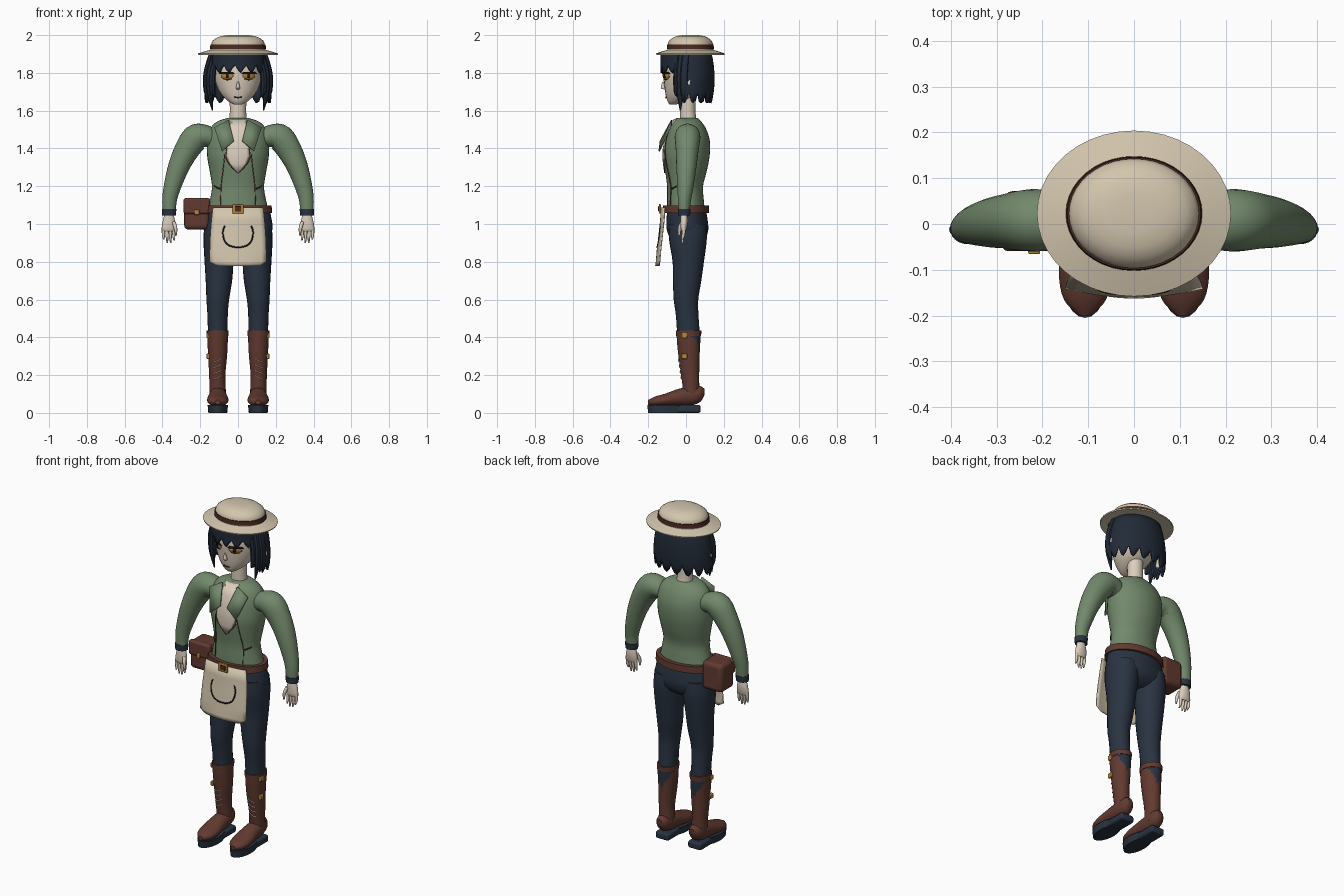
import bpy, bmesh, math
from math import sin, cos, pi
from mathutils import Vector
from mathutils.bvhtree import BVHTree

if "Cube" in bpy.data.objects:
    bpy.data.objects.remove(bpy.data.objects["Cube"])

def material(name, r, g, b):
    m = bpy.data.materials.new(name)
    m.use_nodes = True
    m.diffuse_color = (r, g, b, 1)
    m.node_tree.nodes["Principled BSDF"].inputs["Base Color"].default_value = (r, g, b, 1)
    return m

SKIN = material("skin", .72, .62, .51)
CREAM = material("cream", .65, .56, .42)
GREEN = material("sage green", .17, .25, .15)
NAVY = material("navy", .022, .033, .053)
HAIR = material("blue black", .016, .024, .039)
BROWN = material("leather brown", .12, .042, .03)
TRIM = material("dark brown", .07, .022, .014)
GOLD = material("amber gold", .48, .24, .04)
INK = material("ink", .012, .01, .012)
SIDES = (("left_", 1), ("right_", -1))
surfaces, made = {}, []

def build(name, verts, faces, mat, thick=0, paint=None):
    me = bpy.data.meshes.new(name)
    me.from_pydata(verts, [], faces)
    bm = bmesh.new()
    bm.from_mesh(me)
    bmesh.ops.recalc_face_normals(bm, faces=bm.faces)
    bm.to_mesh(me)
    bm.free()
    me.materials.append(mat)
    if paint:
        me.materials.append(paint[0])
        for p in me.polygons:
            p.material_index = int(paint[1](p.center))
    ob = bpy.data.objects.new(name, me)
    bpy.context.collection.objects.link(ob)
    if thick:
        mod = ob.modifiers.new("thickness", "SOLIDIFY")
        mod.thickness, mod.offset = thick, 0
    surfaces[name] = BVHTree.FromPolygons(verts, faces)
    made.append(ob)
    return ob

def resample(pts, k):
    """Smooth curve through rows of numbers."""
    out = []
    for i in range(len(pts) - 1):
        a, b, c, d = pts[max(i - 1, 0)], pts[i], pts[i + 1], pts[min(i + 2, len(pts) - 1)]
        for t in (j / k for j in range(k)):
            out.append([.5 * (2*q + (r - p)*t + (2*p - 5*q + 4*r - s)*t*t + (3*q - p - 3*r + s)*t**3)
                        for p, q, r, s in zip(a, b, c, d)])
    return out + [list(pts[-1])]

def tube(name, pts, mat, axis="z", n=24, k=4, s=1, paint=None):
    """Loft of ellipses; rows are x, y, z, radius u, radius v."""
    rows = resample(pts, k)
    verts, faces = [], []
    for i, (x, y, z, ru, rv) in enumerate(rows):
        u, v = Vector((1, 0, 0)), Vector((0, 0, 1) if axis == "y" else (0, 1, 0))
        if axis == "path":
            t = Vector(rows[min(i + 1, len(rows) - 1)][:3]) - Vector(rows[max(i - 1, 0)][:3])
            u = v.cross(t).normalized()
            v = t.cross(u).normalized()
        for j in range(n):
            p = Vector((x, y, z)) + u * (ru * cos(2*pi*j/n)) + v * (rv * sin(2*pi*j/n))
            verts.append((p.x * s, p.y, p.z))
    for i in range(len(rows) - 1):
        faces += [(i*n + j, i*n + (j+1) % n, (i+1)*n + (j+1) % n, (i+1)*n + j) for j in range(n)]
    faces += [tuple(range(n)), tuple(range(len(verts) - n, len(verts)))]
    return build(name, verts, faces, mat, paint=paint)

def sheet(name, grid, mat, thick):
    w = len(grid[0])
    faces = [(i*w + j, i*w + j+1, i*w + w+j+1, i*w + w+j) for i in range(len(grid) - 1) for j in range(w - 1)]
    return build(name, [p for row in grid for p in row], faces, mat, thick)

def on(target, x, z, off=.005):
    hit = surfaces[target].ray_cast(Vector((x, -1, z)), Vector((0, 1, 0)))[0]
    return (x, (hit.y if hit else 0) - off, z)

def decal(name, target, rows, mat, s=1, off=.005, cols=8):
    """Thin patch laid on the front of a part; rows are z, x from, x to."""
    grid = [[on(target, s * (a + (b - a) * j / cols), z, off) for j in range(cols + 1)] for z, a, b in rows]
    sheet(name, grid, mat, .003)

def stitch(name, target, pts, mat, r=.0035, s=1):
    cu = bpy.data.curves.new(name, "CURVE")
    cu.dimensions, cu.bevel_depth = "3D", r
    path = resample(pts, 4)
    sp = cu.splines.new("POLY")
    sp.points.add(len(path) - 1)
    for p, (x, z) in zip(sp.points, path):
        p.co = (*on(target, s * x, z, .003), 1)
    cu.materials.append(mat)
    bpy.context.collection.objects.link(bpy.data.objects.new(name, cu))

def box(name, at, size, mat, bevel=.004):
    x, y, z = (d / 2 for d in size)
    vs = [(a*x, b*y, c*z) for a in (-1, 1) for b in (-1, 1) for c in (-1, 1)]
    ob = build(name, vs, [(0, 1, 3, 2), (4, 6, 7, 5), (0, 4, 5, 1), (2, 3, 7, 6), (0, 2, 6, 4), (1, 5, 7, 3)], mat)
    ob.location = at
    mod = ob.modifiers.new("bevel", "BEVEL")
    mod.width, mod.segments = bevel, 3

def shell(name, a0, a1, cols, cy, profile, hem, mat):
    """Open curtain of hair; angles run from the front, hem gives the ragged lower edge."""
    grid = []
    for i in range(7):
        row = []
        for j in range(cols + 1):
            a = math.radians(a0 + (a1 - a0) * j / cols)
            z = 1.91 + (hem(j) - 1.91) * i / 6
            rx, ry = profile(z)
            row.append((rx * sin(a), cy - ry * cos(a), z))
        grid.append(row)
    sheet(name, grid, mat, .012)

# Head and neck
tube("neck", [(0, .02, 1.50, .055, .05), (0, .01, 1.57, .044, .042), (0, .01, 1.70, .045, .042)], SKIN)
tube("head", [(0, -.07, 1.632, .02, .015), (0, -.05, 1.65, .052, .048), (0, -.022, 1.69, .092, .087),
              (0, -.002, 1.75, .12, .115), (0, 0, 1.81, .127, .121), (0, .005, 1.87, .12, .115),
              (0, .01, 1.91, .1, .095)], SKIN)
tube("nose", [(0, -.122, 1.755, .004, .003), (0, -.121, 1.72, .011, .013), (0, -.105, 1.712, .007, .006)], SKIN, n=10)
stitch("mouth", "head", [(-.02, 1.672), (0, 1.669), (.02, 1.672)], TRIM)
for side, s in SIDES:
    decal(side + "eye", "head", [(1.797, .032, .082), (1.782, .024, .09), (1.766, .042, .076)], GOLD, s)
    decal(side + "pupil", "head", [(1.794, .05, .064), (1.772, .05, .064)], INK, s, .008, 3)
    decal(side + "lash", "head", [(1.806, .03, .088), (1.794, .018, .1)], INK, s, .008)
    stitch(side + "lower_lash", "head", [(.035, 1.768), (.06, 1.763), (.09, 1.78)], INK, .002, s)
    tube(side + "ear", [(.155, .01, 1.70, .008, .008), (.165, .015, 1.74, .013, .02),
                        (.165, .02, 1.775, .008, .012)], SKIN, n=10, s=s)
    # Locks beside the face
    for i, (x, y, z) in enumerate(((.15, -.03, 1.60), (.165, -.01, 1.64), (.135, -.045, 1.67))):
        tube(side + "lock_%d" % i, [(x - .025, y + .01, 1.9, .015, .02), (x, y, 1.8, .018, .022),
                                    (x, y, 1.7, .016, .02), (x - .015, y, z, .003, .003)], HAIR, n=8, s=s)

# Hair
def back_profile(z):
    t = (1.91 - z) / .28
    return .137 + .1 * t * (1 - .7 * t), .108 + .07 * t * (1 - t)
shell("back_hair", 76, 284, 36, .02, back_profile, lambda j: (1.64, 1.66, 1.695, 1.65)[j % 4], HAIR)
shell("fringe", -68, 68, 22, .005, lambda z: (.142, .134),
      lambda j: (1.80, 1.825, 1.84, 1.815)[j % 4] - (.04 if j in (0, 22) else 0), HAIR)

# Hat
hat_y = .023
tube("hat", [(0, hat_y, z, rx, ry) for z, rx, ry in (
    (1.904, .13, .11), (1.896, .21, .18), (1.903, .212, .181), (1.914, .175, .148), (1.922, .146, .122),
    (1.955, .141, .119), (1.97, .135, .113), (1.985, .115, .095), (1.995, .09, .075), (2.0, .05, .04))],
    CREAM, n=40, k=1)
tube("hat_band", [(0, hat_y, 1.926, .149, .125), (0, hat_y, 1.95, .146, .123)], TRIM, n=40, k=1)

# Jacket and open chest
tube("jacket", [(0, 0, 1.07, .162, .1), (0, -.003, 1.13, .148, .097), (0, -.005, 1.2, .138, .095),
                (0, 0, 1.28, .15, .11), (0, .003, 1.36, .163, .122), (0, .008, 1.44, .163, .118),
                (0, .008, 1.5, .15, .1), (0, .005, 1.54, .115, .078), (0, .005, 1.56, .06, .058)], GREEN, n=36)
decal("chest", "jacket", [(1.555, -.045, .045), (1.5, -.05, .05), (1.45, -.05, .05), (1.4, -.058, .058),
                          (1.36, -.062, .062), (1.32, -.045, .045), (1.27, -.003, .003)], SKIN)
for side, s in SIDES:
    lapel = [(.05, -.075, 1.55), (.125, -.085, 1.51), (.085, -.142, 1.385), (.022, -.135, 1.44)]
    build(side + "lapel", [(x * s, y, z) for x, y, z in lapel], [(0, 1, 2, 3)], GREEN, .008)
    stitch(side + "opening_edge", "jacket", [(.05, 1.53), (.052, 1.44), (.065, 1.36), (.045, 1.315), (.004, 1.27)],
           TRIM, .002, s)
    stitch(side + "seam", "jacket", [(.07, 1.37), (.08, 1.28), (.09, 1.2), (.092, 1.1)], BROWN, .0025, s)
    stitch(side + "pocket_slit", "jacket", [(.09, 1.185), (.105, 1.19), (.125, 1.2)], TRIM, .004, s)

    # Sleeve, cuff and hand
    tube(side + "sleeve", [(.13, .008, 1.45, .05, .055), (.175, .008, 1.465, .06, .064),
                           (.225, .008, 1.455, .072, .068), (.275, .006, 1.385, .065, .06),
                           (.315, .002, 1.3, .056, .053), (.347, -.003, 1.2, .046, .043),
                           (.362, -.008, 1.13, .039, .035), (.364, -.01, 1.07, .035, .03)], GREEN, "path", s=s)
    tube(side + "cuff", [(.364, -.01, 1.08, .038, .034), (.365, -.01, 1.045, .036, .032)], NAVY, k=1, s=s)
    tube(side + "palm", [(.365, -.01, 1.05, .024, .018), (.366, -.01, 1.01, .034, .02),
                         (.367, -.012, .975, .037, .016), (.367, -.012, .96, .03, .01)], SKIN, s=s)
    for i, (x, tip) in enumerate(((.34, .912), (.358, .9), (.376, .9), (.395, .918))):
        tube(side + "finger_%d" % i, [(x, -.012, .98, .009, .01), (x, -.014, .94, .008, .009),
                                      (x - .002, -.02, tip, .004, .005)], SKIN, n=10, s=s)
    tube(side + "thumb", [(.34, -.022, 1.01, .01, .01), (.33, -.034, .975, .009, .01),
                          (.328, -.036, .94, .004, .005)], SKIN, "path", n=10, s=s)

# Trousers
tube("hips", [(0, .003, 1.085, .165, .1), (0, .005, 1.03, .177, .108), (0, .008, .97, .182, .11),
              (0, .01, .92, .15, .09), (0, .01, .89, .09, .05)], NAVY, n=32)
for side, s in SIDES:
    tube(side + "trouser_leg", [(.092, .008, 1.0, .085, .098), (.096, .01, .92, .087, .1),
                                (.1, .012, .8, .077, .083), (.101, .006, .7, .07, .075),
                                (.107, .0, .6, .06, .065), (.108, .006, .52, .054, .06),
                                (.107, .013, .42, .052, .06)], NAVY, s=s)
    # Boots
    boot = side + "boot_shaft"
    tube(boot, [(.108, .014, .43, .055, .064), (.108, .014, .38, .054, .062), (.108, .016, .3, .05, .056),
                (.11, .022, .2, .043, .048), (.108, .027, .13, .043, .044), (.107, .03, .08, .044, .046)],
         BROWN, n=32, k=6, s=s,
         paint=(NAVY, lambda c: c.y > .03 and c.z > .32 and abs(abs(c.x) - .108) < (c.z - .31) * .55))
    tube(side + "boot_cuff", [(.108, .014, .408, .057, .066), (.108, .014, .437, .058, .068)], BROWN, k=1, s=s)
    tube(side + "boot_foot", [(.107, .097, .11, .015, .018), (.107, .075, .1, .036, .042),
                              (.107, .03, .09, .045, .05), (.107, -.04, .082, .05, .045),
                              (.107, -.11, .068, .057, .034), (.107, -.165, .06, .046, .026),
                              (.107, -.2, .056, .014, .012)], BROWN, "y", s=s)
    tube(side + "sole", [(.107, -.1, 0, .05, .1), (.107, -.1, .042, .054, .105)], NAVY, k=1, s=s)
    box(side + "heel", (.107 * s, .005, .021), (.088, .145, .042), NAVY, .012)
    for i, z in enumerate((.41, .3)):
        box(side + "boot_buckle_%d" % i, (.158 * s, -.008, z), (.016, .03, .028), GOLD)
    for i in range(4):
        z = .185 + .03 * i
        stitch(side + "lace_%d" % i, boot, [(.09, z + .012), (.11, z), (.132, z - .006)], CREAM, .0025, s)

# Belt, apron and pouch
tube("belt", [(0, 0, 1.058, .181, .123), (0, 0, 1.097, .178, .121)], BROWN, n=40, k=1)
box("belt_buckle", (0, -.138, 1.08), (.058, .012, .05), GOLD)
box("buckle_centre", (0, -.143, 1.08), (.034, .008, .028), TRIM, .002)
sheet("apron", [[(w * (j / 6 - 1), y + .018 * (j / 6 - 1)**2, z) for j in range(13)] for z, w, y in (
    (1.088, .132, -.13), (1.02, .14, -.134), (.94, .146, -.143), (.86, .149, -.152),
    (.8, .15, -.157), (.778, .115, -.16))], CREAM, .006)
stitch("apron_pocket", "apron", [(-.07, .99), (-.08, .955), (-.068, .905), (-.03, .88), (.03, .88),
                                 (.068, .905), (.08, .955), (.07, .99)], INK, .004)
box("pouch", (-.218, .01, 1.053), (.134, .125, .165), BROWN, .022)
box("pouch_flap", (-.218, -.042, 1.095), (.14, .034, .085), BROWN, .012)
box("pouch_latch", (-.218, -.061, 1.062), (.026, .01, .028), GOLD)

# Shading
bpy.ops.object.select_all(action="DESELECT")
for ob in made:
    ob.select_set(True)
bpy.context.view_layer.objects.active = made[0]
bpy.ops.object.shade_smooth_by_angle(angle=math.radians(40))
